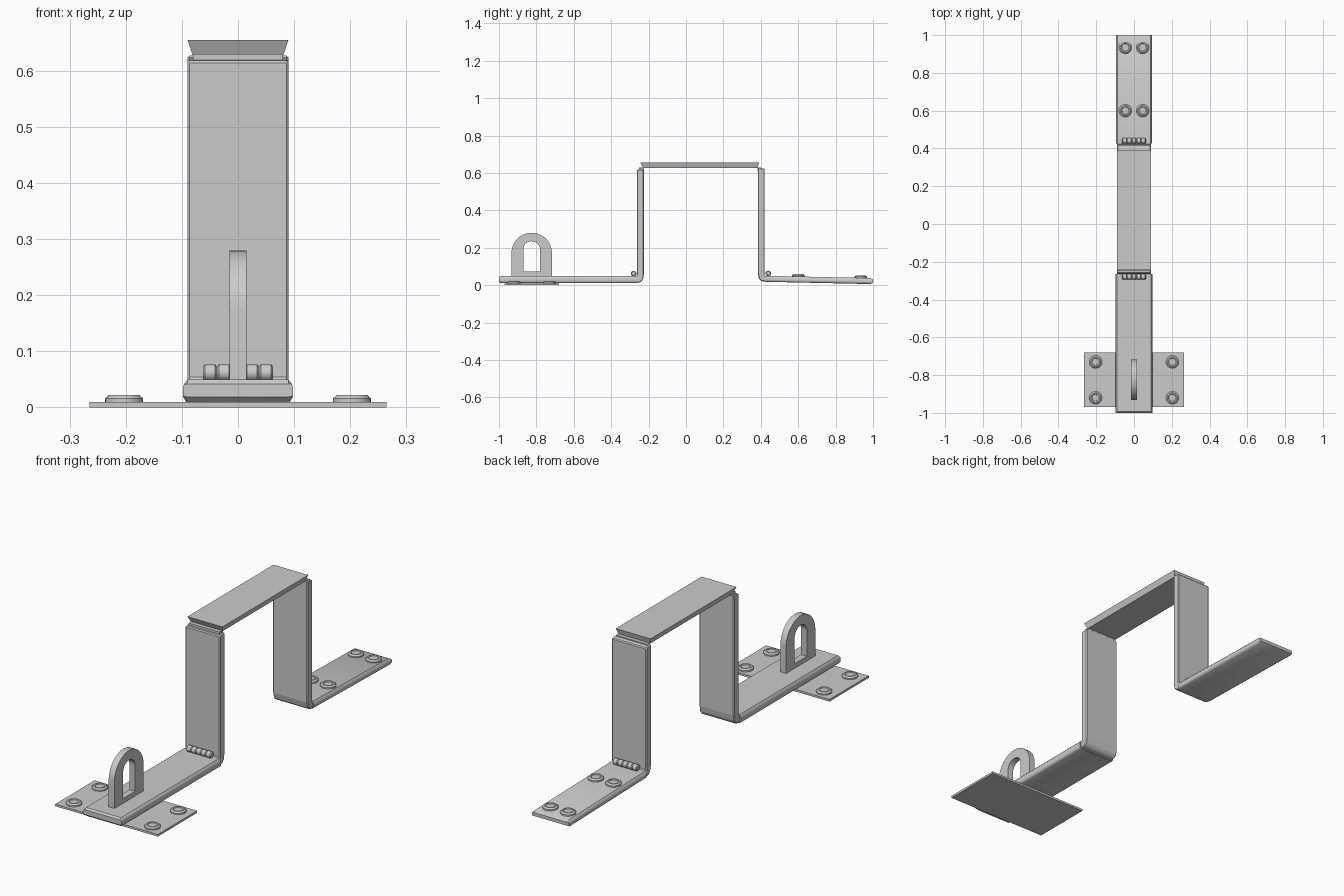
import bpy, bmesh, math
from mathutils import Vector

if "Cube" in bpy.data.objects:
    bpy.data.objects.remove(bpy.data.objects["Cube"])


def make(name, verts, faces, bevel=0.0, segs=2, smooth=False):
    me = bpy.data.meshes.new(name)
    me.from_pydata(verts, [], faces)
    bm = bmesh.new()
    bm.from_mesh(me)
    bmesh.ops.remove_doubles(bm, verts=bm.verts, dist=1e-6)
    bmesh.ops.recalc_face_normals(bm, faces=bm.faces)
    bm.to_mesh(me)
    bm.free()
    ob = bpy.data.objects.new(name, me)
    bpy.context.collection.objects.link(ob)
    if bevel:
        m = ob.modifiers.new("bevel", 'BEVEL')
        m.width, m.segments, m.limit_method = bevel, segs, 'ANGLE'
    if smooth:
        bpy.ops.object.select_all(action='DESELECT')
        bpy.context.view_layer.objects.active = ob
        ob.select_set(True)
        bpy.ops.object.shade_smooth_by_angle(angle=math.radians(35))
    return ob


def loft(name, rings, **kw):
    """Skin matching closed rings and cap both ends."""
    n = len(rings[0])
    faces = [(k * n + i, k * n + (i + 1) % n, (k + 1) * n + (i + 1) % n, (k + 1) * n + i)
             for k in range(len(rings) - 1) for i in range(n)]
    faces += [tuple(range(n)), tuple(range((len(rings) - 1) * n, len(rings) * n))]
    return make(name, [v for r in rings for v in r], faces, **kw)


def prism_x(name, profile, half, **kw):
    """Extrude a (y, z) profile across x."""
    return loft(name, [[(x, y, z) for y, z in profile] for x in (-half, half)], **kw)


def box(name, x, y0, y1, z0, z1, **kw):
    return prism_x(name, [(y0, z0), (y1, z0), (y1, z1), (y0, z1)], x, **kw)


def strap(name, stations, half, thick):
    """Flat strap with rounded long sides; stations are (y, bottom z, inset)."""
    rings = []
    for y, z, s in stations:
        right = [(half - .008, s), (half - .002, .004 + s * .6), (half, .009),
                 (half, thick - .014), (half - .002, thick - .008), (half - .008, thick - s)]
        sec = right + [(-a, b) for a, b in reversed(right)]
        rings.append([(a, y, z + b) for a, b in sec])
    return loft(name, rings, smooth=True)


def rivet(name, x, y, z, r=.034, n=24):
    prof = [(1, -.004), (1, .006), (.8, .012), (.62, .012), (.55, .009)]
    rings = [[(x + r * f * math.cos(2 * math.pi * i / n),
               y + r * f * math.sin(2 * math.pi * i / n), z + h)
              for i in range(n)] for f, h in prof]
    loft(name, rings, smooth=True)


def knuckles(name, y, z, r=.015, n=16):
    # five rounded barrels with grooves between
    w, rings = .025, []
    for k in range(5):
        c = (k - 2) * w
        for dx, f in ((-.0125, .7), (-.009, 1), (.009, 1), (.0125, .7)):
            if k and dx == -.0125:
                continue
            rings.append([(c + dx, y + r * f * math.cos(2 * math.pi * i / n),
                           z + r * f * math.sin(2 * math.pi * i / n)) for i in range(n)])
    loft(name, rings, smooth=True)


# base plate with four rivets
box("base_plate", .265, -.97, -.68, 0, .01)
for sx in (-1, 1):
    for y in (-.92, -.73):
        rivet("plate_rivet", sx * .203, y, .01)

# lower straps, the rear one slopes down slightly
strap("front_strap", [(-1, .011, .008), (-.992, .011, 0), (-.265, .011, 0)], .098, .039)
strap("rear_strap", [(.425, .018, 0), (.985, .006, 0), (1, .006, .008)], .095, .032)
for sx in (-1, 1):
    rivet("rear_rivet", sx * .046, .6, .0465)
    rivet("rear_rivet", sx * .046, .935, .039)

# uprights with bent feet
prism_x("front_upright", [(-.275, .011), (-.243, .015), (-.23, .03), (-.225, .06),
                          (-.225, .622), (-.262, .618), (-.262, .05), (-.275, .05)],
        .09, bevel=.004, segs=1)
prism_x("rear_upright", [(.43, .018), (.402, .022), (.39, .035), (.384, .06),
                         (.384, .628), (.42, .622), (.42, .05), (.43, .05)],
        .09, bevel=.004, segs=1)

# top bar, tapering downward, plus narrow necks joining the uprights
loft("top_bar", [[(sx * h, y, z) for sx, y in ((-1, a), (1, a), (1, b), (-1, b))]
                 for z, h, a, b in ((.626, .08, -.23, .382), (.655, .09, -.244, .39))])
box("front_neck", .08, -.25, -.226, .61, .63)
box("rear_neck", .08, .382, .4, .61, .63)

# hinge knuckles
knuckles("front_knuckles", -.28, .062)
knuckles("rear_knuckles", .44, .063)


# staple loop: arch with a matching arched hole
def arch(half, base, zc, n=20):
    pts = [(-.825 + half, base)]
    pts += [(-.825 + half * math.cos(math.pi * i / n), zc + half * math.sin(math.pi * i / n))
            for i in range(n + 1)]
    return pts + [(-.825 - half, base)]


outer, inner = arch(.108, .045, .172), arch(.045, .072, .19)
n = len(outer)
loops = [[(x, y, z) for y, z in p] for p, x in
         ((outer, -.015), (outer, .015), (inner, .015), (inner, -.015))]
quads = [(k * n + i, k * n + (i + 1) % n, (k + 1) % 4 * n + (i + 1) % n, (k + 1) % 4 * n + i)
         for k in range(4) for i in range(n)]
make("staple_loop", [v for l in loops for v in l], quads, smooth=True)
